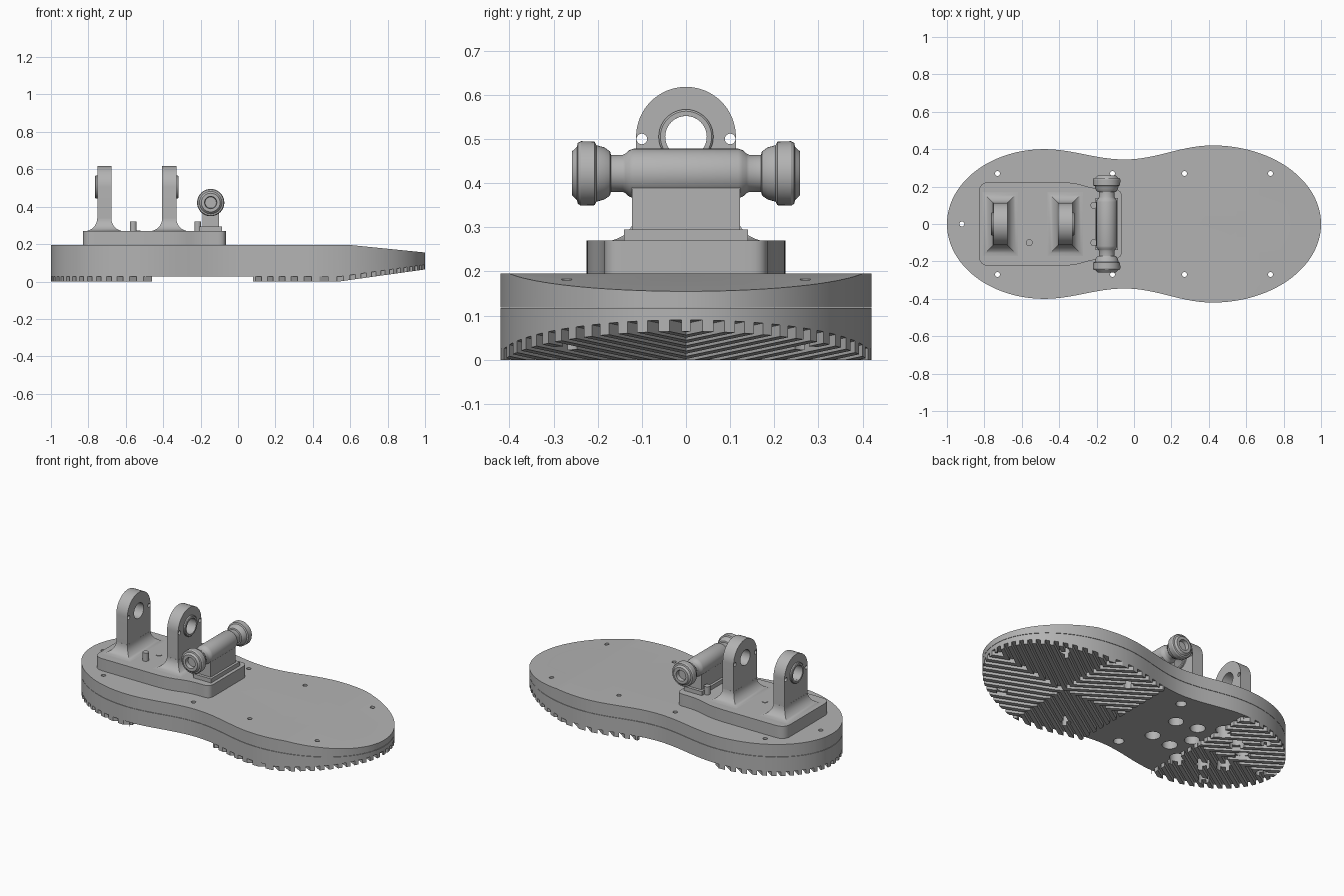
import bpy, bmesh, math
from mathutils import Matrix, Vector

cube = bpy.data.objects.get("Cube")
if cube:
    bpy.data.objects.remove(cube)

grey = bpy.data.materials.new("plain_grey")
grey.use_nodes = True
COLOUR = (0.45, 0.45, 0.45, 1)
grey.diffuse_color = COLOUR
grey.node_tree.nodes["Principled BSDF"].inputs["Base Color"].default_value = COLOUR

DECK, PAD = 0.195, 0.27      # top of the foot, top of the mounting pad
PIVOT_Z = 0.505              # axis of the lug bores


def make(name, bm):
    bmesh.ops.recalc_face_normals(bm, faces=bm.faces[:])
    mesh = bpy.data.meshes.new(name)
    bm.to_mesh(mesh)
    bm.free()
    mesh.materials.append(grey)
    obj = bpy.data.objects.new(name, mesh)
    bpy.context.collection.objects.link(obj)
    return obj


def activate(obj):
    bpy.ops.object.select_all(action="DESELECT")
    obj.select_set(True)
    bpy.context.view_layer.objects.active = obj


def finish(obj, cutter=None):
    activate(obj)
    if cutter:
        mod = obj.modifiers.new("holes", "BOOLEAN")
        mod.operation, mod.solver, mod.object = "DIFFERENCE", "EXACT", cutter
        bpy.ops.object.modifier_apply(modifier=mod.name)
    bpy.ops.object.shade_smooth_by_angle(angle=math.radians(30))


def prism(bm, points, vector):
    face = bm.faces.new([bm.verts.new(p) for p in points])
    new = bmesh.ops.extrude_face_region(bm, geom=[face])["geom"]
    verts = [v for v in new if isinstance(v, bmesh.types.BMVert)]
    bmesh.ops.translate(bm, verts=verts, vec=vector)


def rod(bm, centre, radius, length, axis="Z"):
    turn = Matrix.Rotation(math.pi / 2, 4, "Y") if axis == "X" else Matrix()
    bmesh.ops.create_cone(bm, cap_ends=True, segments=32, radius1=radius, radius2=radius,
                          depth=length, matrix=Matrix.Translation(centre) @ turn)


def lathe(bm, profile, centre, axis):
    # profile holds (distance along axis, radius); a closed loop makes a ring
    side = Vector((0, 0, 1))
    verts = [bm.verts.new(Vector(centre) + axis * a + side * r) for a, r in profile]
    edges = [bm.edges.new(pair) for pair in zip(verts, verts[1:])]
    bmesh.ops.spin(bm, geom=verts + edges, cent=centre, axis=axis, angle=2 * math.pi,
                   steps=40, use_merge=True)
    bmesh.ops.remove_doubles(bm, verts=bm.verts[:], dist=1e-5)


# Foot outline: elliptical heel and toe joined through a narrow waist
def width(x):
    if x < -0.48:
        return 0.4 * math.sqrt(max(0, 1 - ((x + 0.48) / 0.52) ** 2))
    if x > 0.42:
        return 0.42 * math.sqrt(max(0, 1 - ((x - 0.42) / 0.58) ** 2))
    wide, span = (0.4, 0.43) if x < -0.05 else (0.42, 0.47)
    return 0.345 + (wide - 0.345) * (1 - math.cos(math.pi * (x + 0.05) / span)) / 2


def half_outline():
    bm = bmesh.new()
    steps = 120
    xs = [-math.cos(math.pi * i / steps) for i in range(steps + 1)]
    bm.faces.new([bm.verts.new((x, width(x) if abs(x) < 1 else 0, 0)) for x in xs])
    return bm


def cut(bm, point, normal, clear=False):
    bmesh.ops.bisect_plane(bm, geom=bm.verts[:] + bm.edges[:] + bm.faces[:], dist=1e-6,
                           plane_co=point, plane_no=normal, clear_outer=clear)


def thicken(bm, low, high, bend):
    # mirror the flat half, then raise it between two height functions
    cut(bm, (bend, 0, 0), (1, 0, 0))
    bmesh.ops.mirror(bm, geom=bm.verts[:] + bm.edges[:] + bm.faces[:], axis="Y", merge_dist=1e-5)
    new = bmesh.ops.extrude_face_region(bm, geom=bm.faces[:])["geom"]
    upper = {v for v in new if isinstance(v, bmesh.types.BMVert)}
    for v in bm.verts:
        v.co.z = high(v.co.x) if v in upper else low(v.co.x)
    return bm


def tread_z(x):
    return max(0, (x - 0.54) * 0.14)


def deck_z(x):
    return DECK - max(0, (x - 0.6) * 0.1)


upper_plate = make("upper_plate", thicken(half_outline(), lambda x: 0.119, deck_z, 0.6))
sole = make("sole", thicken(half_outline(), lambda x: tread_z(x) + 0.026, lambda x: 0.117, 0.54))

# Tread ribs: chevrons spreading from the ball and from the front of the heel
SLOPE, STEP = 0.66, 0.0285
ribs = bmesh.new()
for centre, sign, limit in ((0.51, 1, 1.1), (0.51, -1, 0.08), (-0.46, -1, -1.1)):
    part = half_outline()
    cut(part, (centre, 0, 0), (-sign, 0, 0), True)
    cut(part, (limit, 0, 0), (sign, 0, 0), True)
    for n in range(-14, 16):
        cut(part, (centre, n * STEP, 0), (-SLOPE * sign, 1, 0))
    gaps = []
    for f in part.faces:
        c = f.calc_center_median()
        if math.floor((c.y - SLOPE * sign * (c.x - centre)) / STEP) % 2:
            gaps.append(f)
    bmesh.ops.delete(part, geom=gaps, context="FACES")
    temp = bpy.data.meshes.new("temp")
    part.to_mesh(temp)
    part.free()
    ribs.from_mesh(temp)
    bpy.data.meshes.remove(temp)
bmesh.ops.remove_doubles(ribs, verts=ribs.verts[:], dist=1e-5)
treads = make("tread_ribs", thicken(ribs, tread_z, lambda x: tread_z(x) + 0.028, 0.54))

# Screw holes through the deck and wider access holes through the sole
screws = [(x, s * 0.27) for x in (-0.73, -0.115, 0.27, 0.73) for s in (-1, 1)] + [(-0.92, 0)]
access = [(x, s * y) for x, y in ((-0.22, 0.1), (-0.36, 0.12), (-0.48, 0.2), (-0.62, 0.15),
                                  (-0.72, 0.08)) for s in (-1, 1)] + [(-0.42, 0)]
bm = bmesh.new()
for x, y in screws:
    rod(bm, (x, y, 0.17), 0.013, 0.2)
deck_cutter = make("deck_cutter", bm)
bm = bmesh.new()
for x, y in screws:
    rod(bm, (x, y, 0.05), 0.03, 0.2)
for x, y in access:
    rod(bm, (x, y, 0.05), 0.043, 0.2)
sole_cutter = make("sole_cutter", bm)
finish(upper_plate, deck_cutter)
finish(sole, sole_cutter)
finish(treads, sole_cutter)

# Mounting pad, wide at the back and narrow under the cross arm
bm = bmesh.new()
corners = [(-0.83, 0.225, 0.06), (-0.33, 0.225, 0.1), (-0.2, 0.185, 0.1), (-0.065, 0.185, 0.04)]
corners += [(x, -y, r) for x, y, r in reversed(corners)]
loop = []
for i, (x, y, r) in enumerate(corners):
    here = Vector((x, y, DECK - 0.002))
    ends = [Vector((*corners[j % len(corners)][:2], here.z)) for j in (i - 1, i + 1)]
    a, b = [here + (e - here).normalized() * min(r, (e - here).length * 0.45) for e in ends]
    loop += [a.lerp(here, t).lerp(here.lerp(b, t), t) for t in (k / 6 for k in range(7))]
prism(bm, loop, (0, 0, PAD - DECK + 0.002))
finish(make("mounting_pad", bm))

# Two bored lugs with flared feet
bm = bmesh.new()
rod(bm, (-0.54, 0, PIVOT_Z), 0.047, 0.8, "X")
for s in (-1, 1):
    rod(bm, (-0.54, s * 0.1, PIVOT_Z - 0.005), 0.012, 0.8, "X")
bore_cutter = make("bore_cutter", bm)
THICK, EAR, FLARE = 0.0375, 0.113, 0.068
for name, x, outward in (("rear_lug", -0.715, -1), ("front_lug", -0.3675, 1)):
    bm = bmesh.new()
    ear = [(x - THICK, -EAR, PAD - 0.01)]
    ear += [(x - THICK, -EAR * math.cos(math.pi * i / 32), PIVOT_Z + EAR * math.sin(math.pi * i / 32))
            for i in range(33)]
    ear.append((x - THICK, EAR, PAD - 0.01))
    prism(bm, ear, (2 * THICK, 0, 0))
    finish(make(name, bm), bore_cutter)

    bm = bmesh.new()
    rings = []
    for i in range(9):
        a = math.pi / 2 * i / 8
        out = FLARE * (1 - math.sin(a)) + 0.0005
        z = PAD - 0.001 + FLARE * (1 - math.cos(a))
        rings.append([bm.verts.new((x + sx * (THICK + out), sy * (EAR + out), z))
                      for sx, sy in ((-1, -1), (1, -1), (1, 1), (-1, 1))])
    for low, high in zip(rings, rings[1:]):
        for i in range(4):
            j = (i + 1) % 4
            bm.faces.new((low[i], low[j], high[j], high[i]))
    bm.faces.new(rings[0])
    bm.faces.new(rings[-1])
    finish(make(name + "_flare", bm))

    bm = bmesh.new()
    lathe(bm, [(-0.03, 0.047), (0.012, 0.047), (0.012, 0.058), (0.008, 0.062), (-0.03, 0.062),
               (-0.03, 0.047)], (x + outward * THICK, 0, PIVOT_Z), Vector((outward, 0, 0)))
    finish(make(name + "_bushing", bm))

# Cross arm: post, barrel and a rounded joint at each end
ARM_X, ARM_Z = -0.146, 0.422
bm = bmesh.new()
for half_x, half_y, low, high in ((0.06, 0.14, PAD - 0.01, 0.295), (0.045, 0.122, 0.29, ARM_Z)):
    prism(bm, [(ARM_X + sx * half_x, sy * half_y, low)
               for sx, sy in ((-1, -1), (1, -1), (1, 1), (-1, 1))], (0, 0, high - low))
finish(make("arm_post", bm))

bm = bmesh.new()
side = [(0.118, 0.056), (0.128, 0.053), (0.137, 0.045), (0.143, 0.042), (0.17, 0.042),
        (0.172, 0.05), (0.185, 0.059), (0.203, 0.064), (0.207, 0.072), (0.238, 0.073),
        (0.245, 0.069), (0.247, 0.06), (0.258, 0.05), (0.258, 0.033), (0.235, 0.03), (0.235, 0)]
lathe(bm, [(-y, r) for y, r in reversed(side)] + side, (ARM_X, 0, ARM_Z), Vector((0, 1, 0)))
finish(make("cross_arm", bm))

# Locating pins and a flush plug on the pad
bm = bmesh.new()
for x, y, top in ((-0.56, -0.1, 0.32), (-0.215, -0.1, 0.32), (-0.215, 0.1, 0.32), (-0.54, 0, 0.273)):
    rod(bm, (x, y, (PAD + top) / 2 - 0.005), 0.018, top - PAD + 0.01)
finish(make("locating_pins", bm))

for cutter in (deck_cutter, sole_cutter, bore_cutter):
    bpy.data.objects.remove(cutter)
